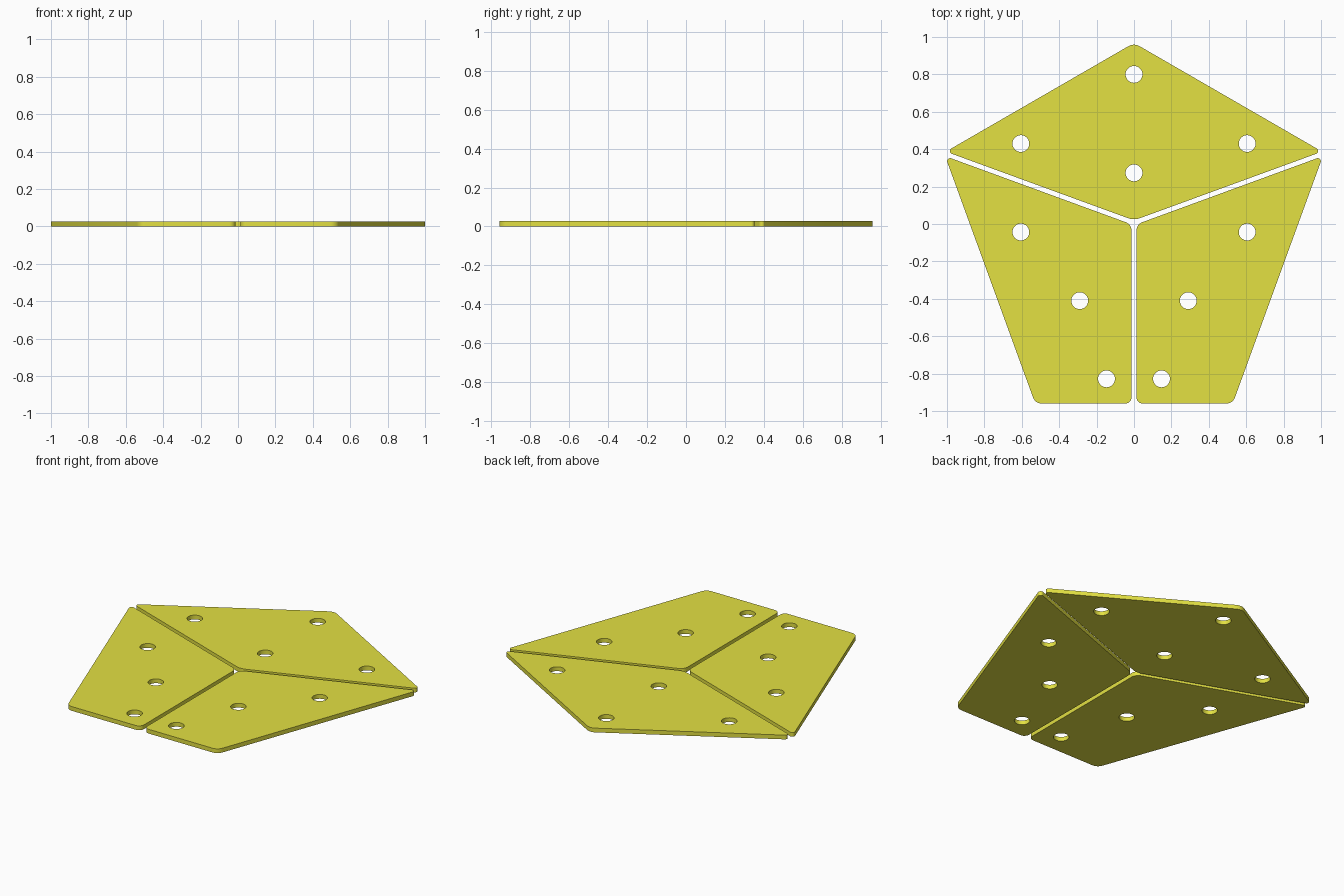
import bpy, bmesh, math
from mathutils import Vector

if "Cube" in bpy.data.objects:
    bpy.data.objects.remove(bpy.data.objects["Cube"])

THICK = 0.027      # plate thickness
CUT = 0.034        # distance from each corner where the rounding starts
HOLE_R = 0.045

mat = bpy.data.materials.new("yellow_plate")
mat.diffuse_color = (0.77, 0.75, 0.055, 1)
mat.use_nodes = True
mat.node_tree.nodes["Principled BSDF"].inputs["Base Color"].default_value = mat.diffuse_color


def rounded(corners, steps=6):
    """Outline with every corner replaced by a tangent arc."""
    pts = []
    pos = [Vector((x, y, 0)) for x, y in corners]
    for i, p in enumerate(pos):
        u = (pos[i - 1] - p).normalized()
        v = (pos[(i + 1) % len(pos)] - p).normalized()
        half = u.angle(v) / 2
        radius = CUT * math.tan(half)
        centre = p + (u + v).normalized() * CUT / math.cos(half)
        a = (p + u * CUT - centre).normalized()
        b = (p + v * CUT - centre).normalized()
        pts += [centre + a.slerp(b, k / steps) * radius for k in range(steps + 1)]
    return pts


def circle(x, y, n=32):
    return [Vector((x + HOLE_R * math.cos(2 * math.pi * k / n),
                    y + HOLE_R * math.sin(2 * math.pi * k / n), 0)) for k in range(n)]


def plate(name, corners, holes):
    """Flat drilled plate from a filled, extruded 2D outline."""
    cu = bpy.data.curves.new(name, 'CURVE')
    cu.dimensions = '2D'
    cu.fill_mode = 'BOTH'
    cu.extrude = THICK / 2
    for loop in [rounded(corners)] + [circle(*h) for h in holes]:
        sp = cu.splines.new('POLY')
        sp.points.add(len(loop) - 1)
        for pt, co in zip(sp.points, loop):
            pt.co = (co.x, co.y, 0, 1)
        sp.use_cyclic_u = True
    ob = bpy.data.objects.new(name, cu)
    bpy.context.collection.objects.link(ob)
    bpy.ops.object.select_all(action='DESELECT')
    ob.select_set(True)
    bpy.context.view_layer.objects.active = ob
    bpy.ops.object.convert(target='MESH')
    ob = bpy.context.object
    # weld caps to walls and stand the plate on the ground
    bm = bmesh.new()
    bm.from_mesh(ob.data)
    bmesh.ops.remove_doubles(bm, verts=bm.verts, dist=1e-4)
    bmesh.ops.translate(bm, verts=bm.verts, vec=(0, 0, THICK / 2))
    bmesh.ops.recalc_face_normals(bm, faces=bm.faces)
    bm.to_mesh(ob.data)
    bm.free()
    ob.data.materials.clear()
    ob.data.materials.append(mat)
    bpy.ops.object.shade_smooth_by_angle(angle=math.radians(30))
    return ob


# kite-shaped plate at the back
plate("back_plate",
      [(0, 0.0195), (1.006, 0.387), (0, 0.968), (-1.006, 0.387)],
      [(0, 0.8), (0.605, 0.43), (-0.605, 0.43), (0, 0.273)])

# mirrored pair of front plates
for name, s in (("front_right_plate", 1), ("front_left_plate", -1)):
    plate(name,
          [(s * x, y) for x, y in
           ((0.0127, -0.002), (0.0127, -0.96), (0.528, -0.96), (1.010, 0.363))],
          [(s * x, y) for x, y in ((0.605, -0.043), (0.29, -0.41), (0.147, -0.828))])
